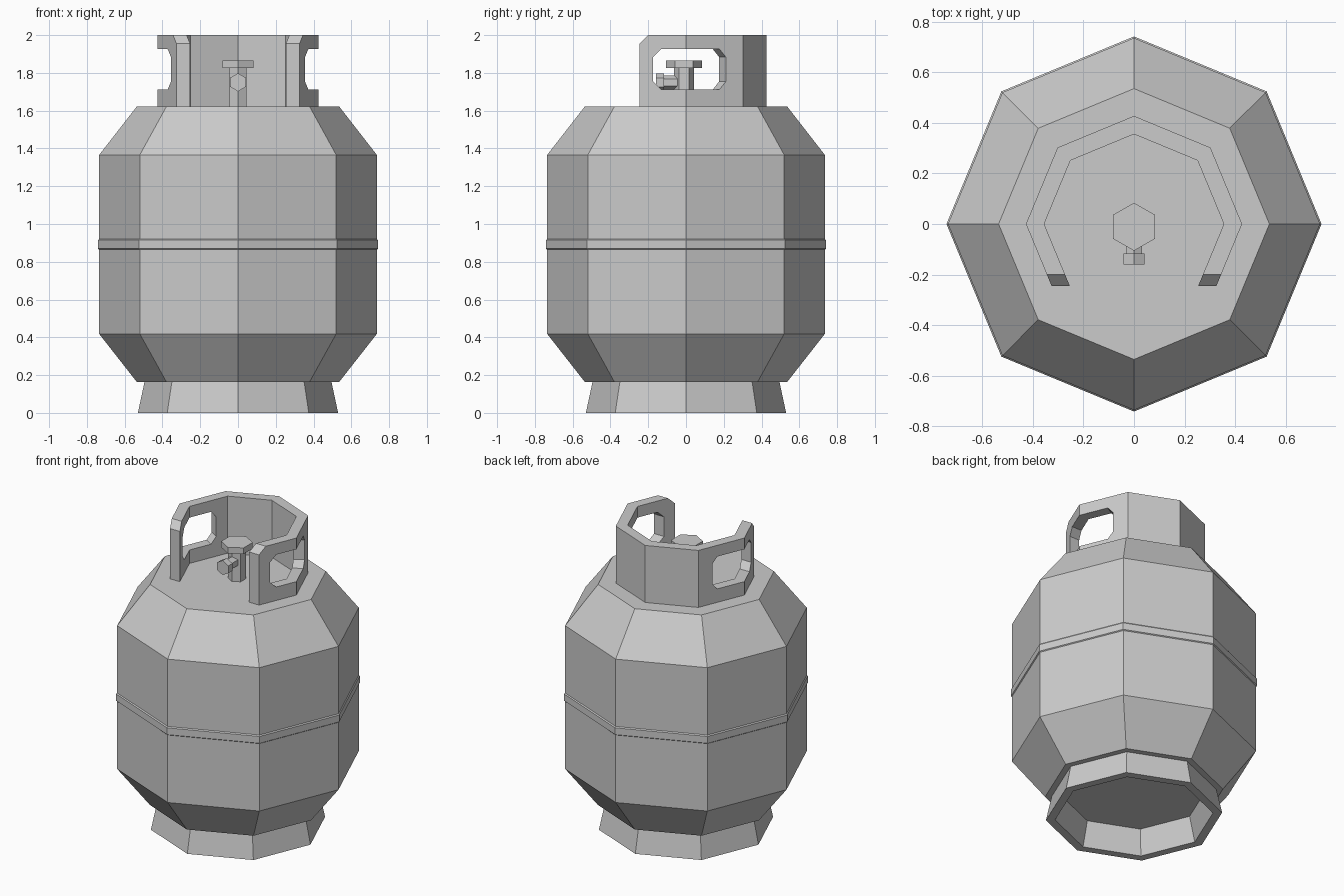
import bpy, bmesh
from math import sin, cos, radians, tau

if "Cube" in bpy.data.objects:
    bpy.data.objects.remove(bpy.data.objects["Cube"])


def finish(bm, name):
    bmesh.ops.recalc_face_normals(bm, faces=bm.faces)
    me = bpy.data.meshes.new(name)
    bm.to_mesh(me)
    bm.free()
    ob = bpy.data.objects.new(name, me)
    bpy.context.collection.objects.link(ob)
    return ob


def loft(bm, rings, closed=False):
    """Skin rings of points; cap the ends, or join last to first if closed."""
    vs = [[bm.verts.new(p) for p in r] for r in rings]
    n = len(vs[0])
    pairs = list(zip(vs, vs[1:])) + ([(vs[-1], vs[0])] if closed else [])
    for a, b in pairs:
        for i in range(n):
            j = (i + 1) % n
            bm.faces.new((a[i], a[j], b[j], b[i]))
    if not closed:
        bm.faces.new(vs[0])
        bm.faces.new(vs[-1])


def ring(r, z, n=8, start=0, cy=0):
    return [(r * cos(start + tau * i / n), cy + r * sin(start + tau * i / n), z)
            for i in range(n)]


def turned(name, profile, closed=False, **kw):
    bm = bmesh.new()
    loft(bm, [ring(r, z, **kw) for r, z in profile], closed)
    return finish(bm, name)


# Tank with raised weld band, and hollow foot ring
turned("tank", [(.535, .163), (.735, .418), (.735, .864), (.741, .869), (.741, .914),
                (.735, .921), (.735, 1.366), (.535, 1.623)])
turned("foot_ring", [(.53, 0), (.495, .164), (.435, .164), (.475, 0)], closed=True)

# Collar: octagonal band open at the front
END_Y = -.245


def collar_line(r):
    pts = [(r * cos(radians(a)), r * sin(radians(a))) for a in range(0, 181, 45)]
    d = r * sin(radians(45))
    t = min(1, -END_Y / d)
    x = r + (d - r) * t
    return [(x, END_Y)] + pts + [(-x, END_Y)]


bm = bmesh.new()
sections = []
for (xo, yo), (xi, yi) in zip(collar_line(.427), collar_line(.355)):
    sections.append([(xo, yo, 1.62), (xo, yo, 2), (xi, yi, 2), (xi, yi, 1.62)])
loft(bm, sections)
# Chamfered top front corners
bmesh.ops.bisect_plane(bm, geom=bm.verts[:] + bm.edges[:] + bm.faces[:],
                       plane_co=(0, -.2, 2), plane_no=(0, -1, 1), clear_outer=True)
bmesh.ops.holes_fill(bm, edges=[e for e in bm.edges if e.is_boundary], sides=0)
collar = finish(bm, "collar")


# Hand holes: chamfered openings flaring outward at the back edge
def hole_outline(x, side):
    y0, y1, z0, z1, c = -.174, .62 * abs(x), 1.712, 1.926, .042
    yz = [(y0 + c, z0), (y1 - c, z0), (y1, z0 + c), (y1, z1 - c),
          (y1 - c, z1), (y0 + c, z1), (y0, z1 - c), (y0, z0 + c)]
    return [(side * x, y, z) for y, z in yz]


bm = bmesh.new()
for side in (-1, 1):
    loft(bm, [hole_outline(.18, side), hole_outline(.55, side)])
cutter = finish(bm, "hole_cutter")
cutter.hide_render = True
mod = collar.modifiers.new("hand_holes", 'BOOLEAN')
mod.operation, mod.solver, mod.object = 'DIFFERENCE', 'EXACT', cutter
bpy.context.view_layer.objects.active = collar
bpy.ops.object.modifier_apply(modifier=mod.name)
bpy.data.objects.remove(cutter)

# Valve stem and hex hand knob
VY = -.011
turned("valve_stem", [(.053, 1.62), (.053, 1.83)], n=6, start=tau / 4, cy=VY)
turned("valve_knob", [(.095, 1.825), (.095, 1.865)], n=6, start=tau / 4, cy=VY)


# Outlet: hex neck and nut pointing forward
def hex_bar(name, r, y0, y1, z=1.75):
    bm = bmesh.new()
    loft(bm, [[(x, y, z + h) for x, h, _ in ring(r, 0, 6, tau / 4)] for y in (y0, y1)])
    finish(bm, name)


hex_bar("outlet_neck", .037, -.12, -.03)
hex_bar("outlet_nut", .048, -.16, -.117)
